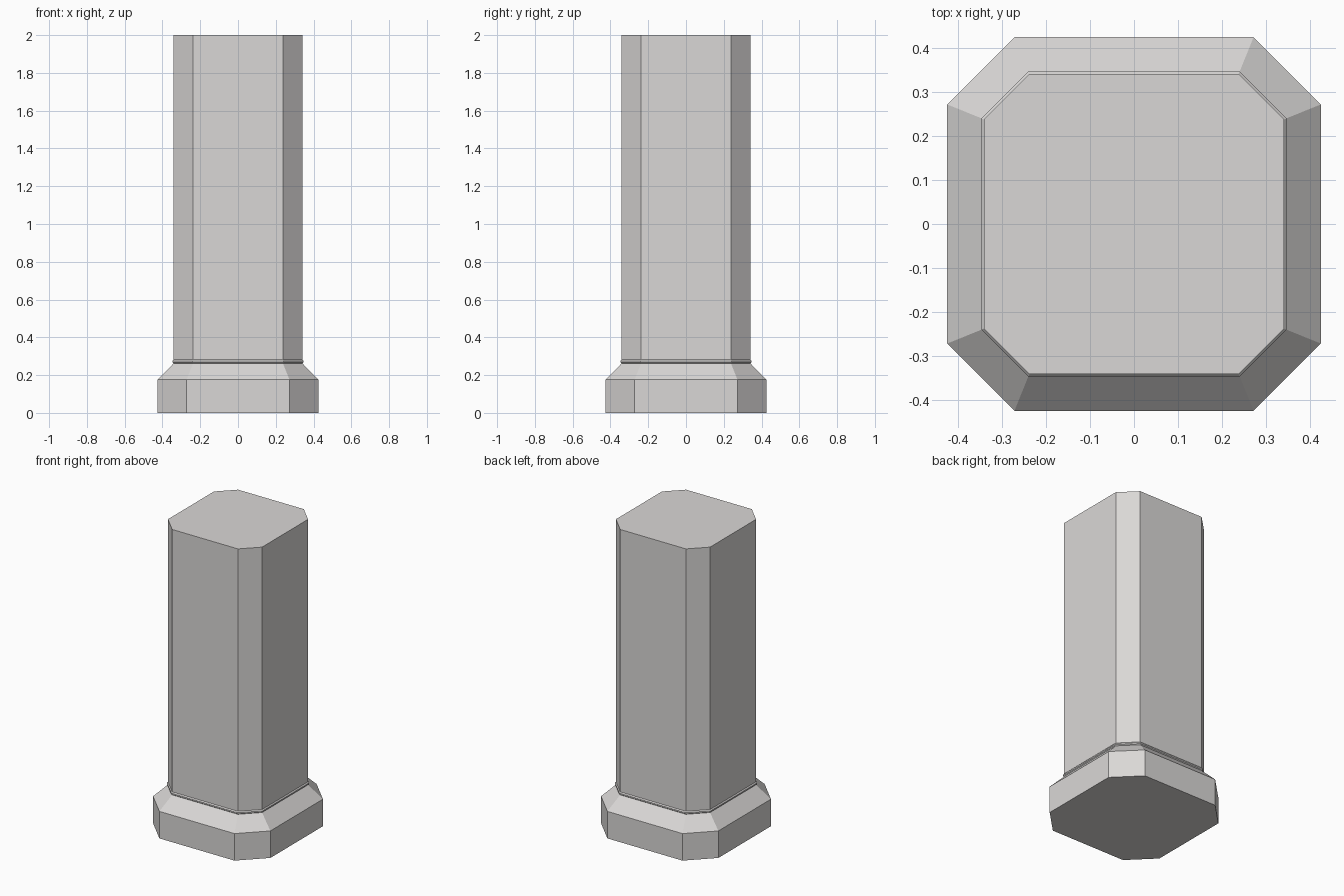
import bpy
import bmesh

cube = bpy.data.objects.get("Cube")
if cube:
    bpy.data.objects.remove(cube, do_unlink=True)

# Pale stone
stone = bpy.data.materials.new("pale_stone")
stone.use_nodes = True
colour = (0.70, 0.685, 0.675, 1)
stone.diffuse_color = colour
stone.node_tree.nodes["Principled BSDF"].inputs["Base Color"].default_value = colour


def octagon(half, flat):
    """Square outline with its four corners cut off."""
    quarter = [(half, -flat), (half, flat)]
    points = []
    for _ in range(4):
        points += quarter
        quarter = [(-y, x) for x, y in quarter]
    return points


def loft(name, sections):
    """Solid through cut-corner sections of (half width, half flat, height)."""
    bm = bmesh.new()
    rings = [[bm.verts.new((x, y, z)) for x, y in octagon(half, flat)]
             for half, flat, z in sections]
    for low, high in zip(rings, rings[1:]):
        for i in range(len(low)):
            j = (i + 1) % len(low)
            bm.faces.new((low[i], low[j], high[j], high[i]))
    bm.faces.new(rings[0][::-1])
    bm.faces.new(rings[-1])
    mesh = bpy.data.meshes.new(name)
    bm.to_mesh(mesh)
    bm.free()
    mesh.materials.append(stone)
    obj = bpy.data.objects.new(name, mesh)
    bpy.context.collection.objects.link(obj)
    return obj


# Plinth with sloping shoulder, thin bead and plain shaft in one closed solid
loft("pillar", [
    (0.425, 0.272, 0),
    (0.425, 0.272, 0.177),
    (0.341, 0.238, 0.262),
    (0.347, 0.24, 0.267),
    (0.347, 0.24, 0.275),
    (0.341, 0.238, 0.282),
    (0.341, 0.238, 2),
])
